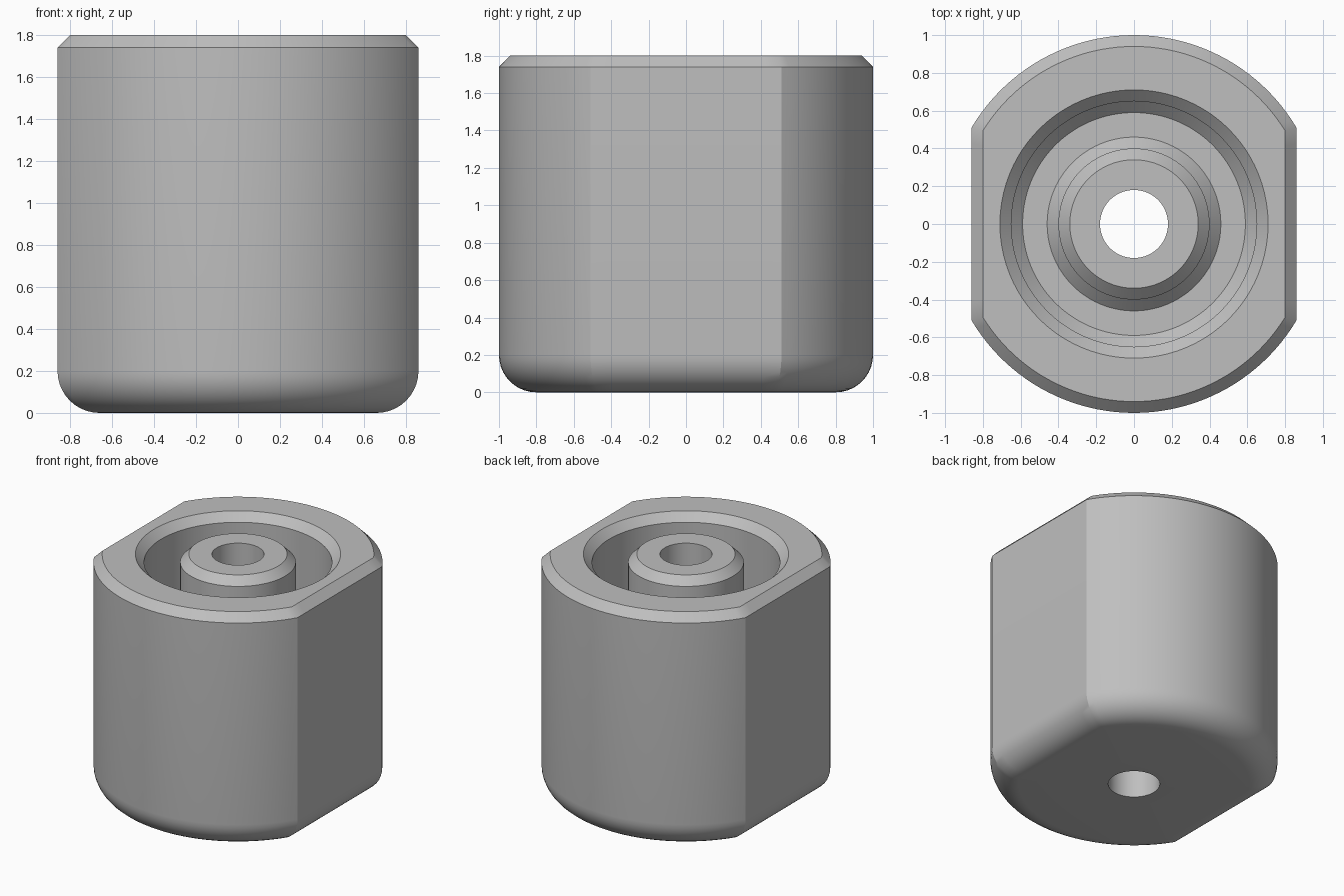
import bpy, bmesh, math

if "Cube" in bpy.data.objects:
    bpy.data.objects.remove(bpy.data.objects["Cube"])

R, FLAT, H = 1.0, 0.86, 1.8      # body radius, half width across flats, height
FILLET, CH = 0.2, 0.06           # bottom rounding, chamfer size
FLOOR = 0.3                      # floor of the ring groove
N_ARC, N_FLAT = 44, 14           # divisions per round side and per flat side


def angles(c):
    """Angles round the outline, with points exactly on the four corners."""
    out = []
    for start, span, n in ((-c, 2 * c, N_FLAT), (c, math.pi - 2 * c, N_ARC)):
        out += [start + span * i / n for i in range(n)]
    return out + [a + math.pi for a in out]


def flat_sided(d, z):
    """Two-flat outline inset by d."""
    r, f = R - d, FLAT - d
    pts = []
    for a in angles(math.acos(f / r)):
        k = min(r, f / max(abs(math.cos(a)), 1e-6))
        pts.append((k * math.cos(a), k * math.sin(a), z))
    return pts


def circle(r, z):
    return [(r * math.cos(a), r * math.sin(a), z) for a in angles(math.acos(FLAT / R))]


# outer skin: rounded bottom edge, straight wall, chamfered top edge
rings = []
for i in range(11):
    t = math.pi / 2 * i / 10
    rings.append(flat_sided(FILLET * (1 - math.sin(t)), FILLET * (1 - math.cos(t))))
rings += [flat_sided(0, H - CH), flat_sided(CH, H)]

# ring groove, centre post and through hole
for r, z in ((0.71, H), (0.65, H - CH), (0.65, FLOOR + CH), (0.59, FLOOR),
             (0.46, FLOOR), (0.40, FLOOR + CH), (0.40, H - CH), (0.34, H),
             (0.18, H), (0.18, 0)):
    rings.append(circle(r, z))

# join every ring to the next, and the last back to the first
bm = bmesh.new()
loops = [[bm.verts.new(p) for p in ring] for ring in rings]
for k, lo in enumerate(loops):
    hi = loops[(k + 1) % len(loops)]
    n = len(lo)
    for i in range(n):
        j = (i + 1) % n
        bm.faces.new((lo[i], lo[j], hi[j], hi[i]))
bmesh.ops.recalc_face_normals(bm, faces=bm.faces[:])
mesh = bpy.data.meshes.new("housing")
bm.to_mesh(mesh)
bm.free()

housing = bpy.data.objects.new("housing", mesh)
bpy.context.collection.objects.link(housing)
grey = bpy.data.materials.new("plain grey")
grey.diffuse_color = (0.52, 0.52, 0.52, 1)
grey.use_nodes = True
grey.node_tree.nodes["Principled BSDF"].inputs["Base Color"].default_value = grey.diffuse_color
mesh.materials.append(grey)

bpy.context.view_layer.objects.active = housing
housing.select_set(True)
bpy.ops.object.shade_smooth_by_angle(angle=math.radians(25))
